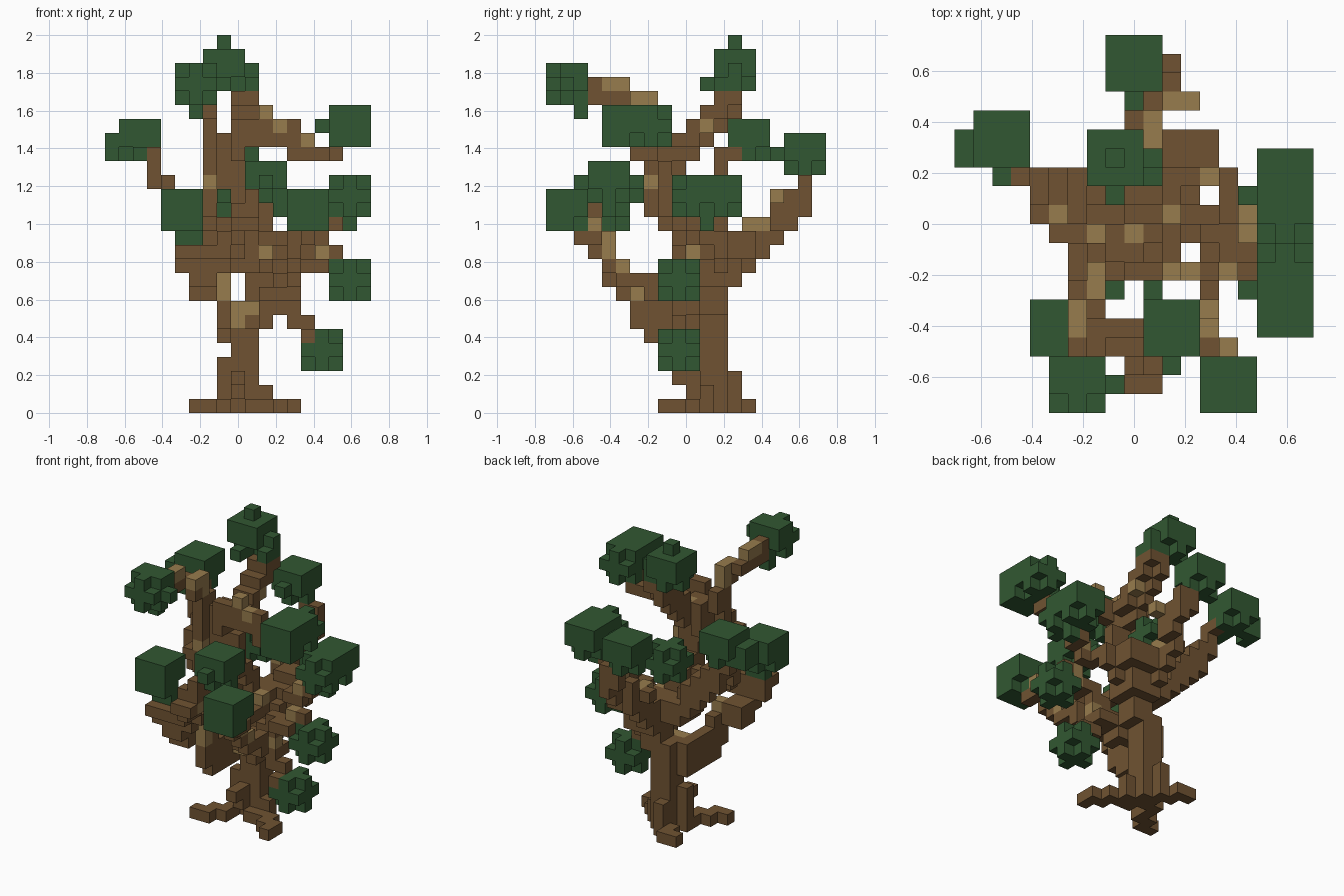
import bpy
import bmesh
from mathutils import Vector

# The tree stands on a grid of small cubes, 27 high
CELL = 2 / 27
ORIGIN = Vector((-9.5, -10, 0))
DIRECTIONS = [Vector(d) for d in ((1, 0, 0), (-1, 0, 0), (0, 1, 0), (0, -1, 0), (0, 0, 1), (0, 0, -1))]

start_cube = bpy.data.objects.get("Cube")
if start_cube:
    bpy.data.objects.remove(start_cube)


def make_material(name, color):
    mat = bpy.data.materials.new(name)
    mat.use_nodes = True
    mat.diffuse_color = (*color, 1)
    mat.node_tree.nodes["Principled BSDF"].inputs["Base Color"].default_value = (*color, 1)
    return mat


bark = make_material("brown bark", (0.16, 0.086, 0.032))
pale_bark = make_material("pale bark", (0.31, 0.2, 0.074))
leaf = make_material("green leaf", (0.031, 0.097, 0.032))

# Cells owned by each part; a cell belongs to the first part that claims it
owner = {}
part_material = {}


def claim(name, material, cells):
    part_material[name] = material
    for cell in cells:
        owner.setdefault(tuple(cell), name)


def box(low, high):
    return [(x, y, z)
            for x in range(low[0], high[0] + 1)
            for y in range(low[1], high[1] + 1)
            for z in range(low[2], high[2] + 1)]


def foliage(name, *centers, bumps=(), full_top=False, full_front=False):
    """Cubes of leaves, three cells wide, with most or some corners missing."""
    cells = list(bumps)
    for cx, cy, cz in centers:
        for x, y, z in box((cx - 1, cy - 1, cz - 1), (cx + 1, cy + 1, cz + 1)):
            corner = abs(x - cx) + abs(y - cy) + abs(z - cz) == 3
            if not corner or (full_top and z > cz) or (full_front and y < cy):
                cells.append((x, y, z))
    claim(name, leaf, cells)


THIN = [(0, 0, 0)]
TALL = [(0, 0, 0), (0, 0, -1)]
LIMB = [(0, 0, 0), (1, 0, 0), (0, 0, -1)]
WIDE = [(0, 0, 0), (0, -1, 0), (0, 0, -1)]
STEM = [(0, 0, 0), (1, 0, 0), (0, 1, 0), (1, 1, 0)]


def branch(name, *points, brush=THIN, material=bark):
    """Stair-stepped line of cells through the points."""
    cells = []
    for a, b in zip(points, points[1:]):
        a, b = Vector(a), Vector(b)
        steps = int(max(abs(c) for c in b - a)) or 1
        last = None
        for s in range(steps + 1):
            now = [round(c) for c in a.lerp(b, s / steps)]
            if last:
                # Fill the corners so neighbouring cells share a face
                cells += [(now[0], last[1], last[2]), (now[0], now[1], last[2])]
            cells.append(tuple(now))
            last = now
    claim(name, material, [(x + dx, y + dy, z + dz) for x, y, z in cells for dx, dy, dz in brush])


# Foliage
foliage("crown_leaves", (8, 13, 24), full_top=True,
        bumps=[(8, 13, 26), (8, 11, 23), (10, 13, 24)] + box((10, 12, 23), (10, 13, 23)))
foliage("front_top_leaves", (6, 1, 23), bumps=[(8, 1, 23), (6, 2, 21), (7, 2, 24), (5, 2, 24)])
foliage("right_back_leaves", (2, 14, 19), full_top=True,
        bumps=[(2, 12, 18)] + box((0, 13, 18), (0, 14, 19)))
foliage("back_leaves", (9, 18, 18), full_top=True, bumps=[(9, 16, 18)])
foliage("left_high_leaves", (17, 5, 20), full_top=True, full_front=True, bumps=[(15, 6, 20)])
foliage("left_high_tuft", (17, 7, 20))
foliage("left_middle_leaves", (17, 12, 15), full_top=True, bumps=[(15, 11, 15), (17, 11, 13)])
foliage("left_middle_tuft", (17, 10, 15))
foliage("left_low_leaves", (17, 9, 9))
foliage("lowest_leaves", (15, 9, 4))
foliage("front_right_leaves", (5, 4, 14), full_top=True, full_front=True, bumps=[(5, 4, 12), (6, 4, 12)])
foliage("front_middle_leaves", (11, 4, 16), full_top=True,
        bumps=[(11, 2, 16), (10, 6, 16), (12, 4, 14)])
foliage("front_left_leaves", (14, 1, 14), full_top=True, full_front=True)
foliage("inner_leaves", (9, 12, 15))
claim("small_leaf", leaf, [(8, 6, 15)])

# Pale patches of bark
branch("pale_trunk_patch", (9, 10, 6), (9, 10, 7), material=pale_bark)
branch("pale_stem_patch", (10, 10, 7), (10, 11, 7), material=pale_bark)
branch("pale_limb_patch", (8, 6, 8), (8, 6, 9), material=pale_bark)
branch("pale_front_top_patch", (7, 7, 22), (7, 6, 22), material=pale_bark)
branch("pale_front_tip_patch", (6, 5, 23), (6, 4, 23), material=pale_bark)
branch("pale_left_patch", (15, 9, 11), (15, 9, 10), material=pale_bark)
branch("pale_front_left_patch", (13, 4, 11), (13, 4, 12), material=pale_bark)
branch("pale_back_patch", (10, 14, 13), (10, 15, 13), material=pale_bark)
branch("pale_back_twig", (11, 16, 15), (12, 16, 15), material=pale_bark)
claim("pale_spots", pale_bark, [(7, 7, 16), (14, 3, 13), (14, 7, 19), (11, 7, 21), (12, 7, 20), (7, 7, 21),
                                (5, 10, 15), (15, 10, 13), (13, 5, 10), (10, 2, 13), (13, 9, 8),
                                (13, 12, 11), (7, 9, 13), (10, 11, 20), (9, 9, 19), (11, 10, 11)])

# Roots and trunk
branch("right_root", (9, 11, 0), (8, 9, 0), (6, 8, 0))
branch("left_root", (9, 11, 0), (11, 10, 0), (13, 8, 0))
branch("back_root", (9, 11, 0), (9, 13, 0), (8, 14, 0), (7, 14, 0))
claim("root_flare", bark, box((9, 9, 2), (9, 13, 2)) + box((9, 10, 1), (9, 13, 1))
      + [(11, 11, 0), (11, 11, 1), (8, 11, 1), (8, 11, 2), (8, 11, 3)])
branch("trunk", (9, 11, 0), (9, 11, 7), brush=STEM)
branch("trunk_side", (8, 11, 5), (8, 11, 7))
claim("fork", bark, box((10, 11, 7), (11, 12, 9)) + box((8, 10, 10), (11, 12, 11))
      + box((12, 11, 9), (12, 12, 10)) + box((11, 8, 10), (11, 9, 10)))
branch("upper_trunk", (9, 10, 12), (9, 9, 14), (9, 8, 16), (8, 8, 19), brush=LIMB)
branch("side_stem", (8, 10, 12), (8, 9, 13), (7, 8, 14), (7, 7, 15), (7, 7, 20))
branch("stem_knot", (6, 8, 15), (6, 7, 15), (7, 7, 15))

# Upper branches
branch("crown_branch", (8, 8, 18), (8, 9, 19), (9, 10, 20), (9, 12, 22), (9, 13, 23), brush=LIMB)
branch("front_top_branch", (7, 8, 19), (7, 7, 21), (7, 6, 22), (6, 4, 23), (6, 1, 23))
branch("front_top_knot", (6, 4, 22), (6, 3, 22))
branch("left_high_branch", (8, 8, 19), (9, 7, 20), (11, 7, 20), (13, 7, 19), brush=TALL)
branch("left_high_tip", (13, 7, 19), (13, 7, 18), (15, 7, 18), (16, 6, 19))

# Back branches
claim("back_limb", bark, box((10, 12, 9), (12, 13, 11)) + box((11, 13, 11), (13, 14, 12)))
branch("back_branch", (10, 13, 11), (10, 14, 12), (10, 15, 13), (10, 16, 14), (11, 16, 14), (11, 17, 15),
       (11, 18, 16), (10, 18, 17), brush=TALL)
branch("back_knot", (9, 15, 13), (10, 15, 13))
branch("right_back_branch", (8, 11, 12), (6, 12, 14), (4, 12, 16), brush=WIDE)
branch("right_back_tip", (4, 12, 16), (3, 12, 16), (3, 12, 18), (3, 13, 18))
branch("right_back_knot", (6, 11, 13), (6, 10, 14), (4, 10, 15), (4, 11, 15))
branch("right_side_twig", (8, 9, 13), (7, 9, 13), (5, 9, 13))

# Left branches
branch("left_limb", (10, 10, 7), (11, 9, 8), (13, 9, 10), brush=TALL)
branch("left_low_branch", (13, 9, 10), (14, 9, 10), (14, 8, 10), (15, 8, 10), (15, 9, 11), (16, 9, 10))
branch("left_middle_branch", (12, 12, 10), (13, 12, 11), (14, 12, 12), (14, 10, 12), (15, 10, 13), (16, 11, 14))
branch("lowest_branch", (11, 10, 7), (12, 10, 7), (13, 9, 7), (13, 9, 6), (14, 9, 6), (14, 9, 5), (14, 8, 5))
branch("front_left_branch", (11, 9, 8), (11, 7, 8), (13, 7, 9), (13, 6, 9), (13, 4, 11), (13, 3, 12), (14, 2, 13))

# Front branches
claim("front_limb", bark, box((8, 8, 5), (8, 10, 7)) + box((8, 7, 5), (8, 7, 8))
      + box((8, 6, 6), (8, 6, 9)) + box((6, 6, 8), (7, 6, 9)))
claim("front_right_branch", bark, box((6, 5, 8), (7, 5, 9)) + box((6, 4, 9), (6, 4, 11))
      + box((5, 4, 10), (5, 4, 11)) + box((5, 3, 11), (6, 3, 11)))
branch("front_middle_branch", (7, 5, 9), (7, 4, 10), (8, 4, 11), (9, 4, 11), (8, 3, 11), (8, 3, 12), (9, 3, 12),
       (9, 2, 13), (9, 1, 13), (10, 1, 13), (10, 2, 14), (10, 3, 15))
claim("front_middle_knot", bark, [(7, 3, 11), (7, 4, 11), (9, 2, 14), (10, 2, 15)])


def build(name):
    """Mesh of the outward faces of one part's cells."""
    bm = bmesh.new()
    for cell in [c for c, part in owner.items() if part == name]:
        center = Vector(cell) + Vector((0.5, 0.5, 0.5)) + ORIGIN
        for d in DIRECTIONS:
            if tuple(int(c) for c in Vector(cell) + d) in owner:
                continue
            u = Vector((d.y, d.z, d.x))
            v = d.cross(u)
            corners = [center + (d + u * a + v * b) / 2 for a, b in ((-1, -1), (1, -1), (1, 1), (-1, 1))]
            bm.faces.new([bm.verts.new(p * CELL) for p in corners])
    if bm.faces:
        bmesh.ops.remove_doubles(bm, verts=bm.verts[:], dist=CELL / 100)
        mesh = bpy.data.meshes.new(name)
        bm.to_mesh(mesh)
        mesh.materials.append(part_material[name])
        bpy.context.collection.objects.link(bpy.data.objects.new(name, mesh))
    bm.free()


for part_name in part_material:
    build(part_name)
